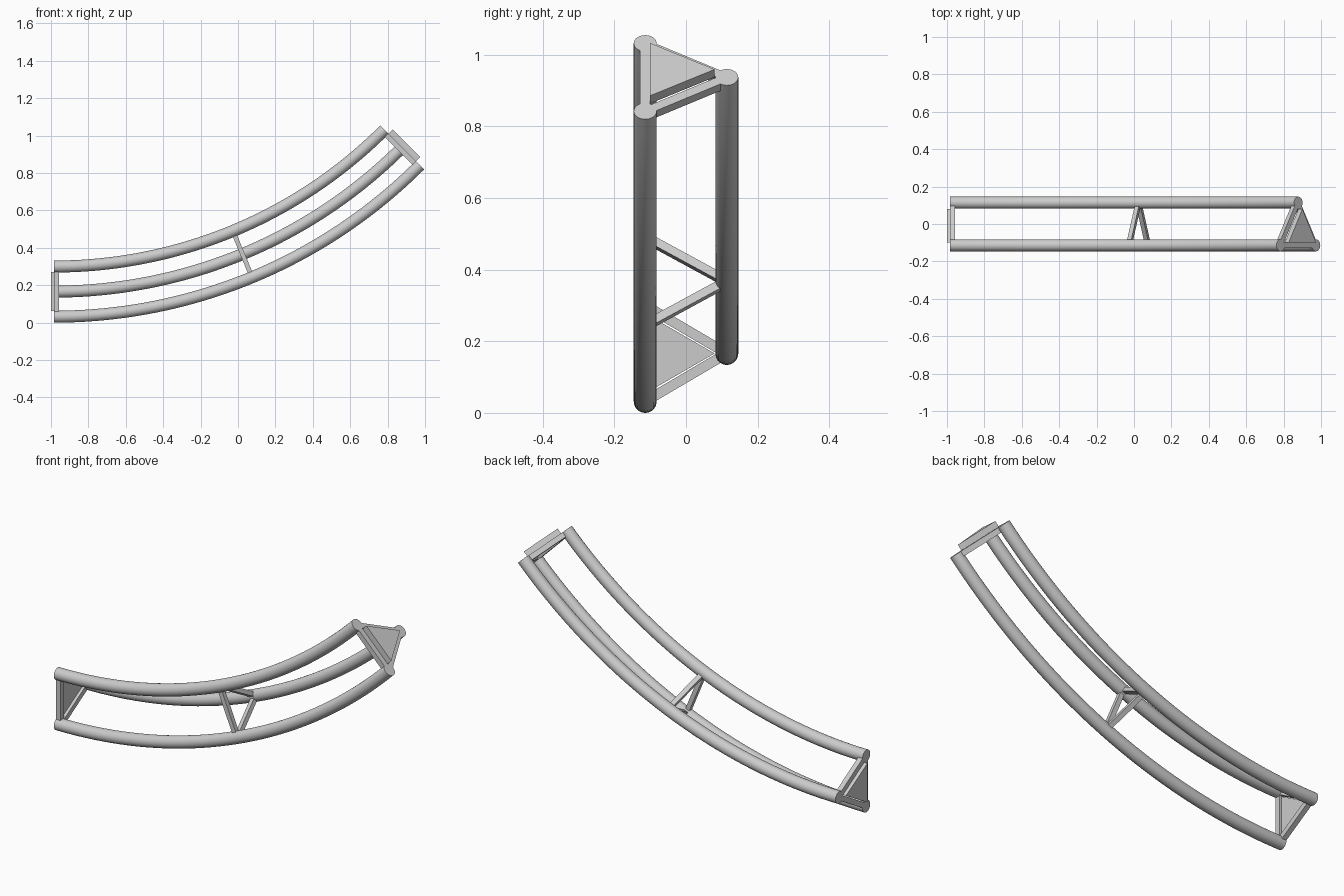
import bpy, bmesh, math
from mathutils import Matrix, Vector

cube = bpy.data.objects.get("Cube")
if cube:
    bpy.data.objects.remove(cube, do_unlink=True)

SWEEP = math.radians(45)
CENTRE = Vector((-0.984, 0, 2.8))    # centre of the bend
R_MID = 2.634                        # bend radius of the truss axis
TUBE = 0.032
# Chord positions in the cross-section: (y, height towards the bend centre)
CHORDS = {"front_top": (-0.114, 0.134),
          "front_bottom": (-0.114, -0.134),
          "back": (0.114, 0)}

grey = bpy.data.materials.new("light_grey")
grey.use_nodes = True
colour = (0.6, 0.6, 0.6, 1)
grey.diffuse_color = colour
grey.node_tree.nodes["Principled BSDF"].inputs["Base Color"].default_value = colour


def finish(name, bm):
    bmesh.ops.recalc_face_normals(bm, faces=bm.faces)
    mesh = bpy.data.meshes.new(name)
    bm.to_mesh(mesh)
    bm.free()
    mesh.materials.append(grey)
    obj = bpy.data.objects.new(name, mesh)
    bpy.context.collection.objects.link(obj)
    return obj


def station(angle):
    """Cross-section frame: x along the truss, y across, z to the bend centre."""
    return (Matrix.Translation(CENTRE) @ Matrix.Rotation(-angle, 4, 'Y')
            @ Matrix.Translation((0, 0, -R_MID)))


def chord(name, y, r):
    """Curved tube: a circle spun about the bend centre, with closed ends."""
    bm = bmesh.new()
    place = station(0) @ Matrix.Translation((0, y, r)) @ Matrix.Rotation(math.pi / 2, 4, 'Y')
    bmesh.ops.create_circle(bm, segments=32, radius=TUBE, matrix=place)
    bmesh.ops.spin(bm, geom=bm.verts[:] + bm.edges[:], cent=CENTRE,
                   axis=(0, 1, 0), angle=-SWEEP, steps=40)
    bmesh.ops.holes_fill(bm, edges=[e for e in bm.edges if e.is_boundary], sides=0)
    obj = finish(name, bm)
    bpy.ops.object.select_all(action='DESELECT')
    obj.select_set(True)
    bpy.context.view_layer.objects.active = obj
    bpy.ops.object.shade_smooth_by_angle(angle=math.radians(40))


def bar(name, angle, a, b, x0, x1, width):
    """Straight bar between two chords, covering x0..x1 along the truss."""
    a, b = Vector((0, *a)), Vector((0, *b))
    span = b - a
    turn = Matrix.Rotation(math.atan2(span.z, span.y), 4, 'X')
    size = Matrix.Diagonal((x1 - x0, span.length - 2 * 0.028, width, 1))
    mid = (a + b) / 2 + Vector(((x0 + x1) / 2, 0, 0))
    bm = bmesh.new()
    bmesh.ops.create_cube(bm, size=1, matrix=station(angle) @ Matrix.Translation(mid) @ turn @ size)
    finish(name, bm)


def plate(name, angle, x0, x1):
    """Triangular plate filling the middle of an end frame."""
    bm = bmesh.new()
    face = bm.faces.new([bm.verts.new((x0, y, r))
                         for y, r in ((-0.1, 0.104), (-0.1, -0.104), (0.08, 0))])
    out = bmesh.ops.extrude_face_region(bm, geom=[face], use_keep_orig=True)
    moved = [v for v in out["geom"] if isinstance(v, bmesh.types.BMVert)]
    bmesh.ops.translate(bm, verts=moved, vec=(x1 - x0, 0, 0))
    bm.transform(station(angle))
    finish(name, bm)


# Main tubes
for key, (y, r) in CHORDS.items():
    chord(key + "_tube", y, r)

# Triangular frames: one flush with each end, a thinner one halfway
names = list(CHORDS)
for label, angle, x0, x1, width in (("lower_end", 0, 0, 0.027, 0.028),
                                    ("middle", SWEEP / 2, -0.012, 0.012, 0.024),
                                    ("upper_end", SWEEP, -0.027, 0, 0.028)):
    for i, key in enumerate(names):
        other = names[(i + 1) % 3]
        bar(f"{label}_bar_{key}_to_{other}", angle, CHORDS[key], CHORDS[other], x0, x1, width)

# End plates
plate("lower_end_plate", 0, -0.016, 0.014)
plate("upper_end_plate", SWEEP, 0, 0.031)
